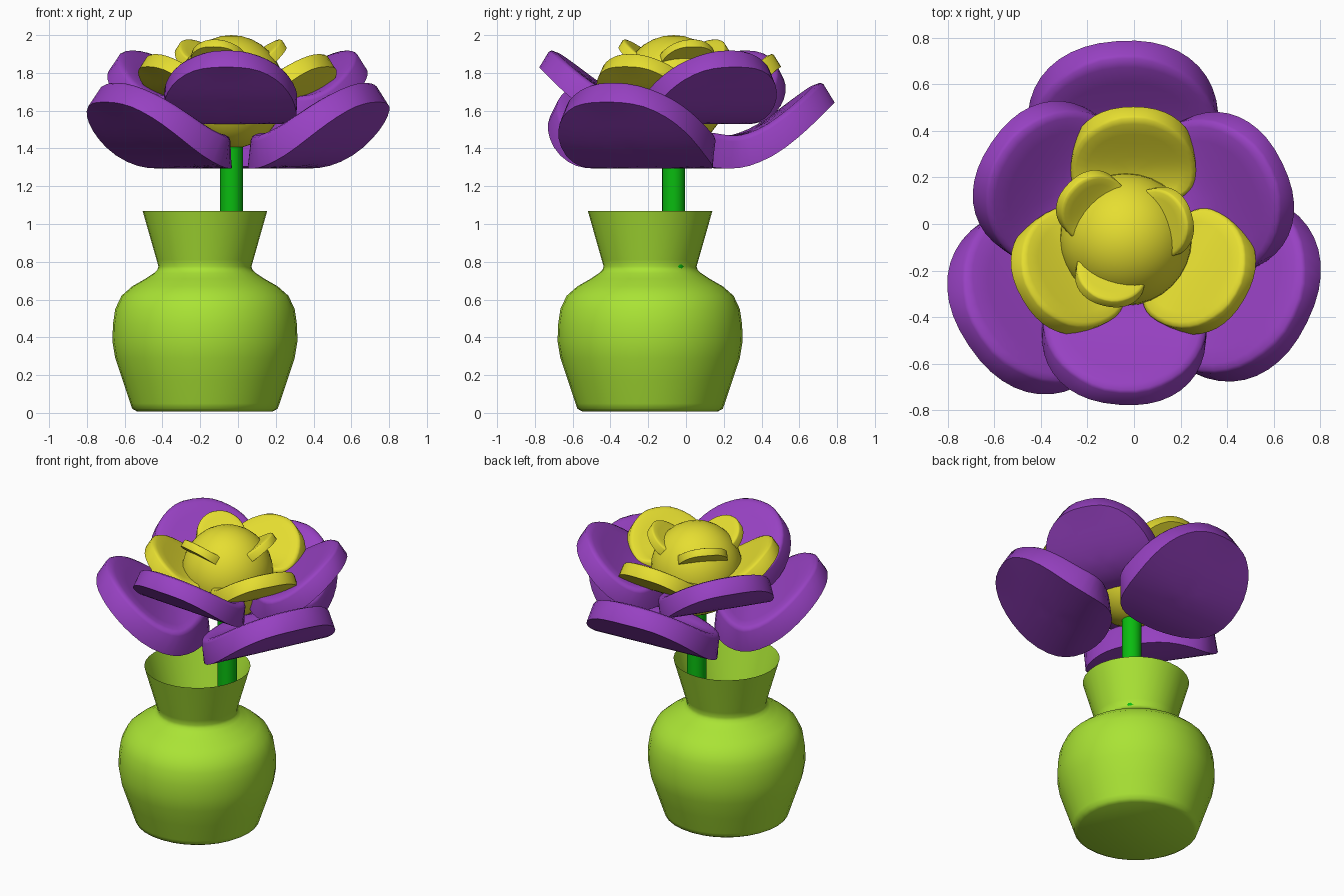
import bpy, bmesh, math
from mathutils import Matrix, Vector

if "Cube" in bpy.data.objects:
    bpy.data.objects.remove(bpy.data.objects["Cube"])


def material(name, rgb):
    m = bpy.data.materials.new(name)
    m.diffuse_color = (*rgb, 1)
    m.use_nodes = True
    m.node_tree.nodes["Principled BSDF"].inputs["Base Color"].default_value = m.diffuse_color
    return m


LIME = material("lime_glaze", (0.40, 0.77, 0.035))
GREEN = material("stem_green", (0.003, 0.50, 0.005))
PURPLE = material("petal_purple", (0.31, 0.053, 0.54))
YELLOW = material("petal_yellow", (0.79, 0.73, 0.03))
CX, CY = -0.035, -0.065   # stem axis


def finish(bm, name, mat, angle=40):
    bmesh.ops.recalc_face_normals(bm, faces=bm.faces)
    me = bpy.data.meshes.new(name)
    bm.to_mesh(me)
    bm.free()
    me.materials.append(mat)
    ob = bpy.data.objects.new(name, me)
    bpy.context.collection.objects.link(ob)
    bpy.ops.object.select_all(action='DESELECT')
    ob.select_set(True)
    bpy.context.view_layer.objects.active = ob
    bpy.ops.object.shade_smooth_by_angle(angle=math.radians(angle))
    return ob


def bridge(bm, a, b):
    n = len(a)
    for i in range(n):
        bm.faces.new((a[i], a[(i + 1) % n], b[(i + 1) % n], b[i]))


# Vase: open-topped lathe with a flat base
profile = [(0.36, 0.008), (0.385, 0.022), (0.395, 0.05), (0.435, 0.17), (0.475, 0.29),
           (0.49, 0.38), (0.487, 0.47), (0.475, 0.55), (0.442, 0.62), (0.385, 0.67),
           (0.315, 0.71), (0.27, 0.74), (0.252, 0.757), (0.2462, 0.775), (0.256, 0.81),
           (0.33, 1.07)]
bm = bmesh.new()
N = 32
rings = [[bm.verts.new((-0.175 + r * math.cos(2 * math.pi * i / N),
                        -0.19 + r * math.sin(2 * math.pi * i / N), z))
          for i in range(N)] for r, z in profile]
bm.faces.new(rings[0])
for a, b in zip(rings, rings[1:]):
    bridge(bm, a, b)
finish(bm, "vase", LIME, 45)

# Stem, just breaking through the neck of the vase
bm = bmesh.new()
bmesh.ops.create_cone(bm, cap_ends=True, segments=24, radius1=0.061, radius2=0.061,
                      depth=1.4, matrix=Matrix.Translation((CX, CY, 0.8)))
finish(bm, "stem", GREEN)

# Flower centre
bm = bmesh.new()
bmesh.ops.create_uvsphere(bm, u_segments=32, v_segments=16, radius=1,
                          matrix=Matrix.Translation((CX, CY, 1.70))
                          @ Matrix.Diagonal((0.285, 0.285, 0.30, 1)))
finish(bm, "flower_centre", YELLOW, 60)

# Petal underside height along its length
CURVE = [(0.10, 0.02), (0.25, 0.0), (0.36, 0.012), (0.5, 0.075),
         (0.62, 0.165), (0.74, 0.272), (0.86, 0.38)]


def height(r):
    r = min(max(r, CURVE[0][0]), CURVE[-1][0])
    for (r0, z0), (r1, z1) in zip(CURVE, CURVE[1:]):
        if r <= r1:
            return z0 + (z1 - z0) * (r - r0) / (r1 - r0)


def smooth_height(r):
    return sum(height(r + d) for d in (-0.05, -0.025, 0, 0.025, 0.05)) / 5


def petal_point(s, t, lift):
    """s: fraction of the outline, t: angle, lift: fraction of the thickness."""
    c, q = math.cos(t), math.sin(t)
    e = 2 / 2.25
    r = 0.488 + 0.352 * s * math.copysign(abs(c) ** e, c)
    w = 0.41 * s * math.copysign(abs(q) ** e, q)
    slope = (smooth_height(r + 0.02) - smooth_height(r - 0.02)) / 0.04
    n = Vector((-slope, 0, 1)).normalized()
    thick = 0.185 - 0.05 * (r - 0.14) / 0.7
    return Vector((r, w, smooth_height(r))) + n * thick * lift


def petal(name, mat, centre, angle, scale, z):
    bm = bmesh.new()
    n = 40
    layers = [(s, 0) for s in (0.2, 0.4, 0.6, 0.8, 1)]
    layers += [(1, 0.82), (0.98, 0.93), (0.92, 1)]
    layers += [(s, 1) for s in (0.75, 0.55, 0.35, 0.18)]
    rings = [[bm.verts.new(petal_point(s, 2 * math.pi * i / n, h)) for i in range(n)]
             for s, h in layers]
    for a, b in zip(rings, rings[1:]):
        bridge(bm, a, b)
    for ring, lift in ((rings[0], 0), (rings[-1], 1)):
        mid = bm.verts.new(petal_point(0, 0, lift))
        for i in range(n):
            bm.faces.new((ring[i], ring[(i + 1) % n], mid))
    bm.transform(Matrix.Translation((*centre, z))
                 @ Matrix.Rotation(math.radians(angle), 4, 'Z')
                 @ Matrix.Scale(scale, 4))
    finish(bm, name, mat, 45)


# Four whorls of three petals, each smaller and higher
for whorl, mat, centre, start, scale, z in (
        ("lower_petal", PURPLE, (-0.012, -0.053), 94, 1.0, 1.29),
        ("upper_petal", PURPLE, (-0.013, -0.055), 266, 0.86, 1.525),
        ("inner_petal", YELLOW, (-0.003, -0.047), 90, 0.655, 1.60),
        ("centre_petal", YELLOW, (-0.055, -0.045), 136, 0.375, 1.805)):
    for k in range(3):
        petal(f"{whorl}_{k + 1}", mat, centre, start + 120 * k, scale, z)
